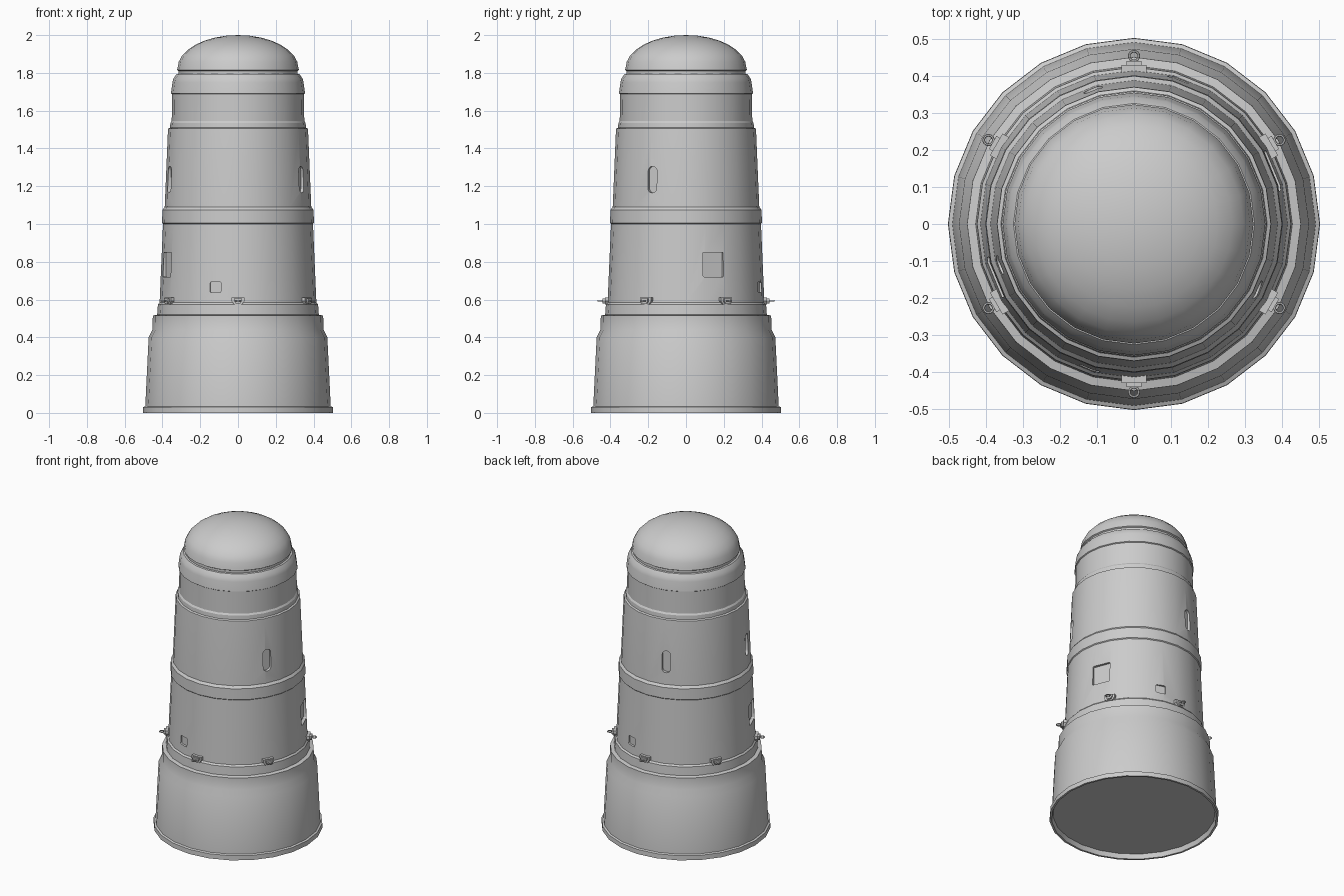
import bpy, bmesh, math
from mathutils import Matrix

cube = bpy.data.objects.get("Cube")
if cube:
    bpy.data.objects.remove(cube, do_unlink=True)

SIDES = 24
grey = bpy.data.materials.new("plain grey")
grey.use_nodes = True
grey.diffuse_color = (0.6, 0.6, 0.6, 1)
grey.node_tree.nodes["Principled BSDF"].inputs["Base Color"].default_value = (0.6, 0.6, 0.6, 1)


def make_object(name, bm):
    bmesh.ops.recalc_face_normals(bm, faces=bm.faces)
    mesh = bpy.data.meshes.new(name)
    bm.to_mesh(mesh)
    bm.free()
    mesh.materials.append(grey)
    ob = bpy.data.objects.new(name, mesh)
    bpy.context.collection.objects.link(ob)
    return ob


def activate(ob):
    bpy.ops.object.select_all(action='DESELECT')
    ob.select_set(True)
    bpy.context.view_layer.objects.active = ob


def smooth(ob):
    activate(ob)
    bpy.ops.object.shade_smooth_by_angle(angle=math.radians(28))


def lathe(name, profile):
    bm = bmesh.new()
    vs = [bm.verts.new((r, 0, z)) for r, z in profile]
    es = [bm.edges.new(p) for p in zip(vs, vs[1:])]
    bmesh.ops.spin(bm, geom=vs + es, cent=(0, 0, 0), axis=(0, 0, 1),
                   angle=math.tau, steps=SIDES)
    bmesh.ops.remove_doubles(bm, verts=bm.verts, dist=0.0005)
    return make_object(name, bm)


def prism(name, outline, x0, x1):
    """Outline in the y-z plane, extruded from x0 to x1."""
    bm = bmesh.new()
    face = bm.faces.new([bm.verts.new((x0, y, z)) for y, z in outline])
    out = bmesh.ops.extrude_face_region(bm, geom=[face])["geom"]
    bmesh.ops.translate(bm, vec=(x1 - x0, 0, 0),
                        verts=[v for v in out if isinstance(v, bmesh.types.BMVert)])
    return make_object(name, bm)


def rounded(w, h, r, n=4):
    """Rounded rectangle centred on the origin."""
    pts = []
    for k, (sy, sz) in enumerate([(1, 1), (-1, 1), (-1, -1), (1, -1)]):
        for i in range(n + 1):
            a = math.radians(90) * (k + i / n)
            pts.append((sy * (w / 2 - r) + r * math.cos(a),
                        sz * (h / 2 - r) + r * math.sin(a)))
    return pts


# Tower shell: recessed underside, flared base, stepped bands, groove, dome
profile = [(0, .03), (.482, .03), (.49, 0), (.503, 0), (.502, .03), (.491, .035),
           (.473, .40), (.453, .44), (.451, .515), (.428, .52), (.424, .575),
           (.415, .585), (.397, 1.0), (.402, 1.005), (.4, 1.075), (.388, 1.09),
           (.371, 1.495), (.37, 1.505), (.36, 1.51), (.358, 1.535), (.351, 1.545),
           (.349, 1.688), (.355, 1.692), (.347, 1.75), (.342, 1.77), (.326, 1.793),
           (.315, 1.795), (.315, 1.81), (.323, 1.815)]
STEPS = 8
for i in range(STEPS + 1):
    t = math.pi / 2 * i / STEPS
    profile.append((.32 * math.cos(t) if i < STEPS else 0, 1.825 + .175 * math.sin(t)))
tower = lathe("tower_shell", profile)


def recess(angle, z, w, h, r, floor):
    cutter = prism("recess_cutter", rounded(w, h, r), floor, floor + .1)
    cutter.hide_render = True
    cutter.matrix_world = Matrix.Rotation(math.radians(angle), 4, 'Z') @ Matrix.Translation((0, 0, z))
    activate(tower)
    mod = tower.modifiers.new("recess", 'BOOLEAN')
    mod.operation = 'DIFFERENCE'
    mod.solver = 'EXACT'
    mod.object = cutter
    bpy.ops.object.modifier_apply(modifier=mod.name)
    bpy.data.objects.remove(cutter, do_unlink=True)


# Upright slots, square openings and small hatches
for a in (-28, 107, 197):
    recess(a, 1.235, .052, .14, .025, .363)
for a in (21, 201):
    recess(a, .785, .115, .13, .006, .385)
for a in (73, 253):
    recess(a, .665, .06, .055, .006, .398)
smooth(tower)

# Six mooring lugs: back plate, tapered block and horizontal ring
plate_shape = [(-.034, .612), (.034, .612), (.034, .592), (.02, .573), (-.02, .573), (-.034, .592)]
block_shape = [(y * .6, .593 + (z - .593) * .7) for y, z in plate_shape]
for i in range(6):
    turn = Matrix.Rotation(math.radians(30 + 60 * i), 4, 'Z')
    plate = prism("lug_plate", plate_shape, .402, .43)
    block = prism("lug_block", block_shape, .43, .441)
    bpy.ops.mesh.primitive_torus_add(major_segments=16, minor_segments=6,
                                     major_radius=.013, minor_radius=.0035)
    ring = bpy.context.object
    ring.name = "lug_ring"
    ring.data.materials.append(grey)
    ring.matrix_world = turn @ Matrix.Translation((.454, 0, .593))
    for part in (plate, block):
        part.matrix_world = turn
    smooth(ring)
